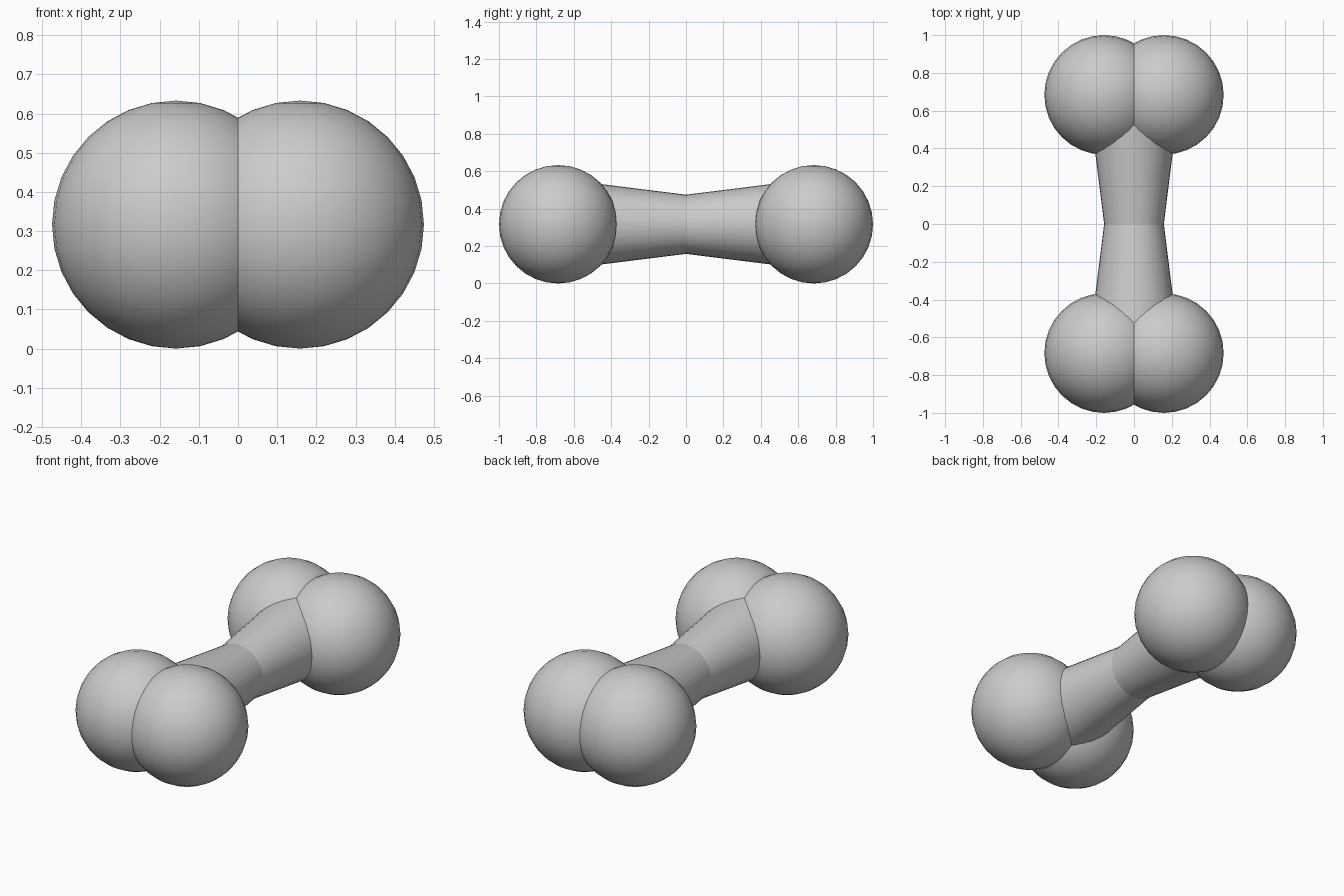
import bpy
from math import pi

if "Cube" in bpy.data.objects:
    bpy.data.objects.remove(bpy.data.objects["Cube"])

R = 0.3165            # knob radius
KNOB_Y = 1 - R        # knob centre along the length
SHAFT_LEN = 2 * R     # half shaft, ends hidden inside the knobs


def smooth(obj, name):
    obj.name = name
    bpy.ops.object.shade_smooth_by_angle(angle=pi / 6)


for end, sy in (("front", -1), ("back", 1)):
    # pair of overlapping round knobs
    for side, sx in (("left", -1), ("right", 1)):
        bpy.ops.mesh.primitive_uv_sphere_add(
            segments=32, ring_count=16, radius=R,
            location=(sx * R / 2, sy * KNOB_Y, R))
        smooth(bpy.context.object, f"knob_{end}_{side}")

    # half of the shaft, flaring from the waist towards the knobs
    bpy.ops.mesh.primitive_cone_add(
        vertices=32, radius1=R / 2, radius2=R * 0.75, depth=SHAFT_LEN,
        location=(0, sy * SHAFT_LEN / 2, R), rotation=(-sy * pi / 2, 0, 0))
    smooth(bpy.context.object, f"shaft_{end}")
